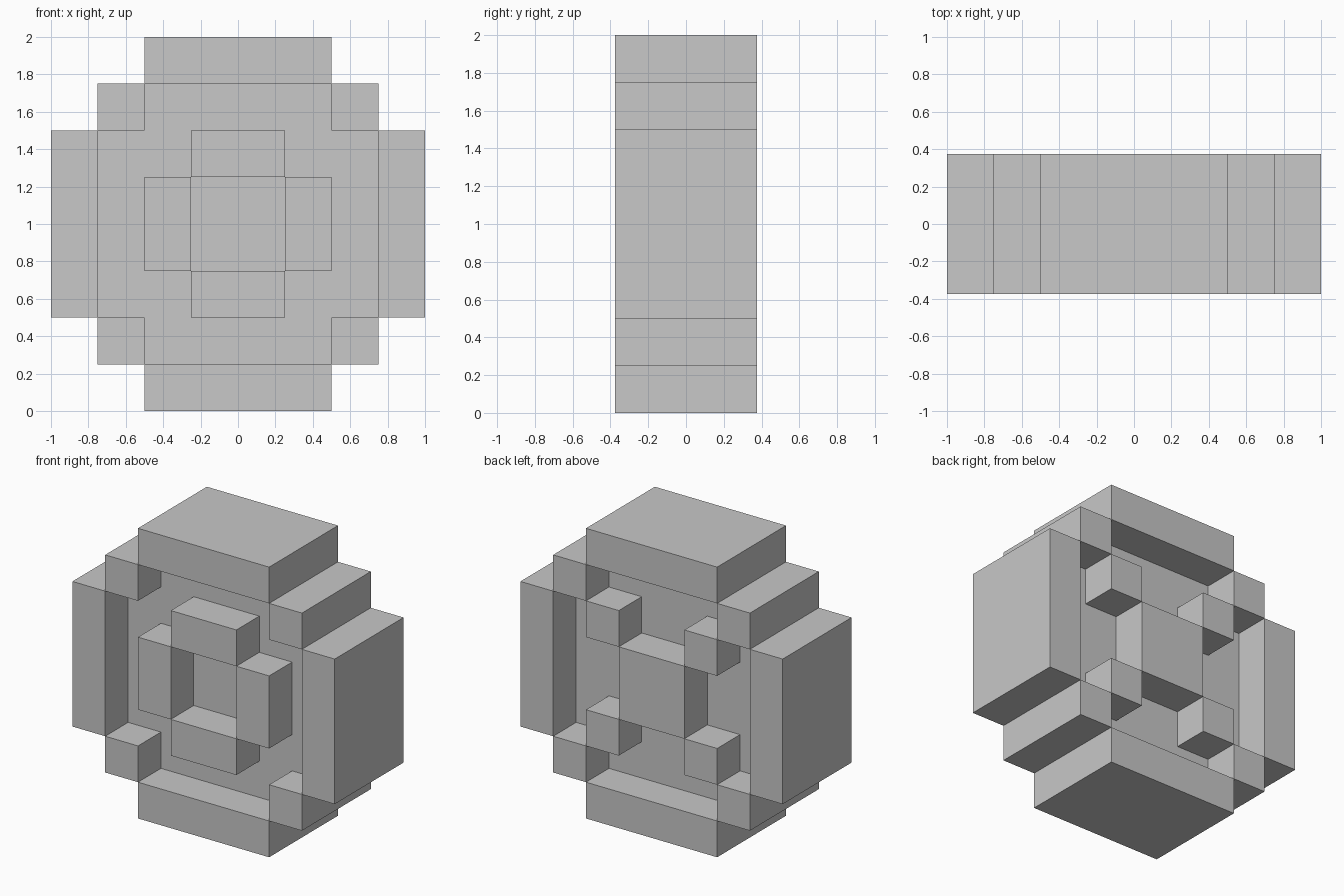
import bpy
import bmesh
from mathutils import Vector

if "Cube" in bpy.data.objects:
    bpy.data.objects.remove(bpy.data.objects["Cube"])

U = 0.25  # block size
grey = bpy.data.materials.new("light grey")
grey.diffuse_color = (0.58, 0.58, 0.58, 1)
grey.use_nodes = True
grey.node_tree.nodes["Principled BSDF"].inputs["Base Color"].default_value = grey.diffuse_color


# Part rules: a, b = distance in blocks from the centre along x and z
def is_rim(a, b):
    return a + b <= 5 and (max(a, b) == 3.5 or a == b == 2.5)


def is_core(a, b):
    return a + b <= 5 and not is_rim(a, b)


def is_ring(a, b):
    return max(a, b) == 1.5 and min(a, b) == 0.5


def is_cross(a, b):
    return a == b and a <= 1.5


# Each part: rule and the depth layers it fills (0 = front, 2 = back)
PARTS = {
    "outer_rim": (is_rim, (0, 1, 2)),
    "core_plate": (is_core, (1,)),
    "front_ring": (is_ring, (0,)),
    "back_cross": (is_cross, (2,)),
}


def blocks(rule, layers):
    return {(x, y, z) for x in range(8) for y in layers for z in range(8)
            if rule(abs(x - 3.5), abs(z - 3.5))}


cells = {name: blocks(*spec) for name, spec in PARTS.items()}
solid = set().union(*cells.values())


def build(name, part):
    """Make the outward faces of a part, leaving out those against other blocks."""
    bm = bmesh.new()
    for cell in part:
        for axis in range(3):
            for sign in (-1, 1):
                n = Vector((0, 0, 0))
                n[axis] = sign
                if tuple(int(c + d) for c, d in zip(cell, n)) in solid:
                    continue
                u = Vector((0, 0, 0))
                u[(axis + 1) % 3] = 1
                v = n.cross(u)
                mid = Vector(cell) + Vector((0.5, 0.5, 0.5)) + n / 2
                quad = [mid + (u * s + v * t) / 2
                        for s, t in ((-1, -1), (1, -1), (1, 1), (-1, 1))]
                bm.faces.new([bm.verts.new((p - Vector((4, 1.5, 0))) * U) for p in quad])
    bmesh.ops.remove_doubles(bm, verts=bm.verts, dist=0.001)
    mesh = bpy.data.meshes.new(name)
    bm.to_mesh(mesh)
    bm.free()
    mesh.materials.append(grey)
    bpy.context.collection.objects.link(bpy.data.objects.new(name, mesh))


for name, part in cells.items():
    build(name, part)
